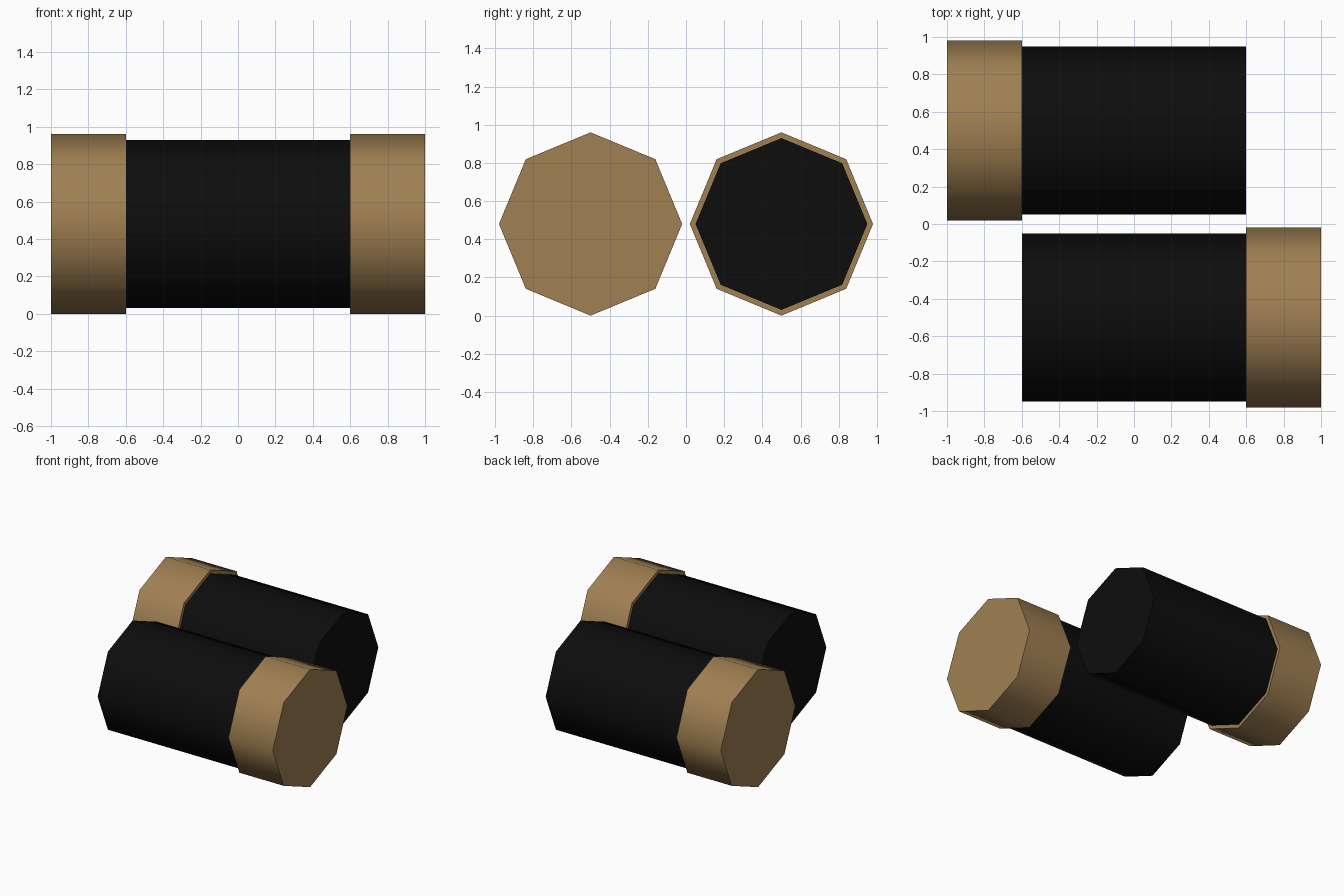
import bpy
import math

if "Cube" in bpy.data.objects:
    bpy.data.objects.remove(bpy.data.objects["Cube"])


def material(name, rgb):
    m = bpy.data.materials.new(name)
    m.diffuse_color = (*rgb, 1)
    m.use_nodes = True
    m.node_tree.nodes["Principled BSDF"].inputs["Base Color"].default_value = m.diffuse_color
    return m


BLACK = material("black", (0.004, 0.004, 0.004))
BRASS = material("brass", (0.35, 0.215, 0.085))


def octagon_drum(name, x0, x1, y, radius, mat):
    """Eight-sided cylinder along x with a corner pointing up."""
    bpy.ops.mesh.primitive_cylinder_add(
        vertices=8, radius=radius, depth=x1 - x0,
        location=((x0 + x1) / 2, y, 0.48), rotation=(0, math.pi / 2, 0))
    ob = bpy.context.object
    ob.name = name
    ob.data.materials.append(mat)
    # Soft round sides, crisp end caps
    bpy.ops.object.shade_smooth_by_angle(angle=math.radians(60))


# Two cartridges lying side by side, facing opposite ways
for label, side in (("front", -1), ("back", 1)):
    y = 0.5 * side
    octagon_drum(label + "_shell", -0.6, 0.6, y, 0.45, BLACK)
    x0, x1 = (0.6, 1.0) if side < 0 else (-1.0, -0.6)
    octagon_drum(label + "_base_cap", x0, x1, y, 0.48, BRASS)
